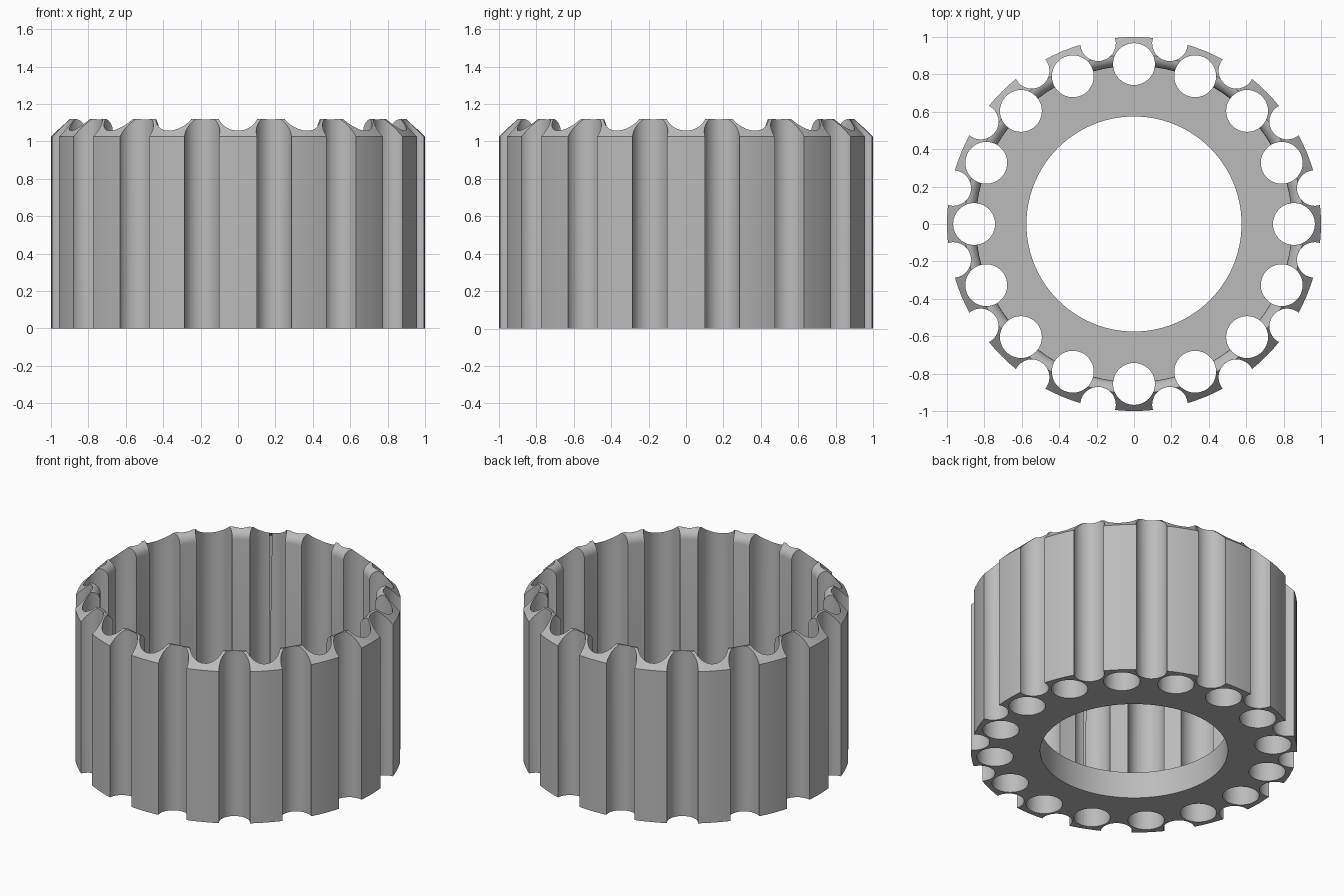
import bpy, bmesh
from math import radians, cos, sin, pi
from mathutils import Matrix, Vector

cube = bpy.data.objects.get("Cube")
if cube:
    bpy.data.objects.remove(cube, do_unlink=True)

COUNT = 16
HEIGHT = 1.12
INNER = 0.845      # bore of the cup
FILLET = 0.06      # rounding of the inner rim

grey = bpy.data.materials.new("plain grey")
grey.use_nodes = True
colour = (0.5, 0.5, 0.5, 1)
grey.diffuse_color = colour
grey.node_tree.nodes["Principled BSDF"].inputs["Base Color"].default_value = colour


def make_object(name, bm):
    bmesh.ops.recalc_face_normals(bm, faces=bm.faces)
    mesh = bpy.data.meshes.new(name)
    bm.to_mesh(mesh)
    bm.free()
    obj = bpy.data.objects.new(name, mesh)
    bpy.context.collection.objects.link(obj)
    mesh.materials.append(grey)
    return obj


def lathe(name, profile, steps):
    """Spin a closed (radius, height) profile about z."""
    bm = bmesh.new()
    verts = [bm.verts.new((r, 0, z)) for r, z in profile]
    edges = [bm.edges.new((a, b)) for a, b in zip(verts, verts[1:] + verts[:1])]
    bmesh.ops.spin(bm, geom=verts + edges, cent=(0, 0, 0), axis=(0, 0, 1),
                   angle=2 * pi, steps=steps, use_merge=True)
    bmesh.ops.remove_doubles(bm, verts=bm.verts, dist=1e-5)
    return make_object(name, bm)


def rods(name, ring_radius, radius, first_angle):
    """A ring of upright rods used as a cutter."""
    bm = bmesh.new()
    for i in range(COUNT):
        a = radians(first_angle) + 2 * pi * i / COUNT
        place = Matrix.Translation((ring_radius * cos(a), ring_radius * sin(a), HEIGHT / 2))
        bmesh.ops.create_cone(bm, cap_ends=True, segments=40, radius1=radius,
                              radius2=radius, depth=HEIGHT + 0.4,
                              matrix=place @ Matrix.Rotation(a, 4, "Z"))
    obj = make_object(name, bm)
    obj.hide_render = True
    return obj


# Cup with a thick pierced floor, chamfered outer rim and rounded inner rim
rim = [(INNER + FILLET * (1 - cos(t)), HEIGHT - FILLET * (1 - sin(t)))
       for t in [pi / 2 * (1 - i / 6) for i in range(7)]]
profile = [(0.575, 0), (1, 0), (1, 1.025)] + rim + [(INNER, 0.18), (0.575, 0.18)]
ring = lathe("fluted_ring", profile, 96)

# Through holes and the outer grooves between them
cutters = [rods("hole_cutter", 0.855, 0.112, 0),
           rods("groove_cutter", 0.985, 0.095, 180 / COUNT)]
bpy.ops.object.select_all(action="DESELECT")
bpy.context.view_layer.objects.active = ring
ring.select_set(True)
for cutter in cutters:
    mod = ring.modifiers.new(cutter.name, "BOOLEAN")
    mod.operation = "DIFFERENCE"
    mod.solver = "EXACT"
    mod.object = cutter
    bpy.ops.object.modifier_apply(modifier=mod.name)
    bpy.data.objects.remove(cutter, do_unlink=True)

bpy.ops.object.shade_smooth_by_angle(angle=radians(30))
